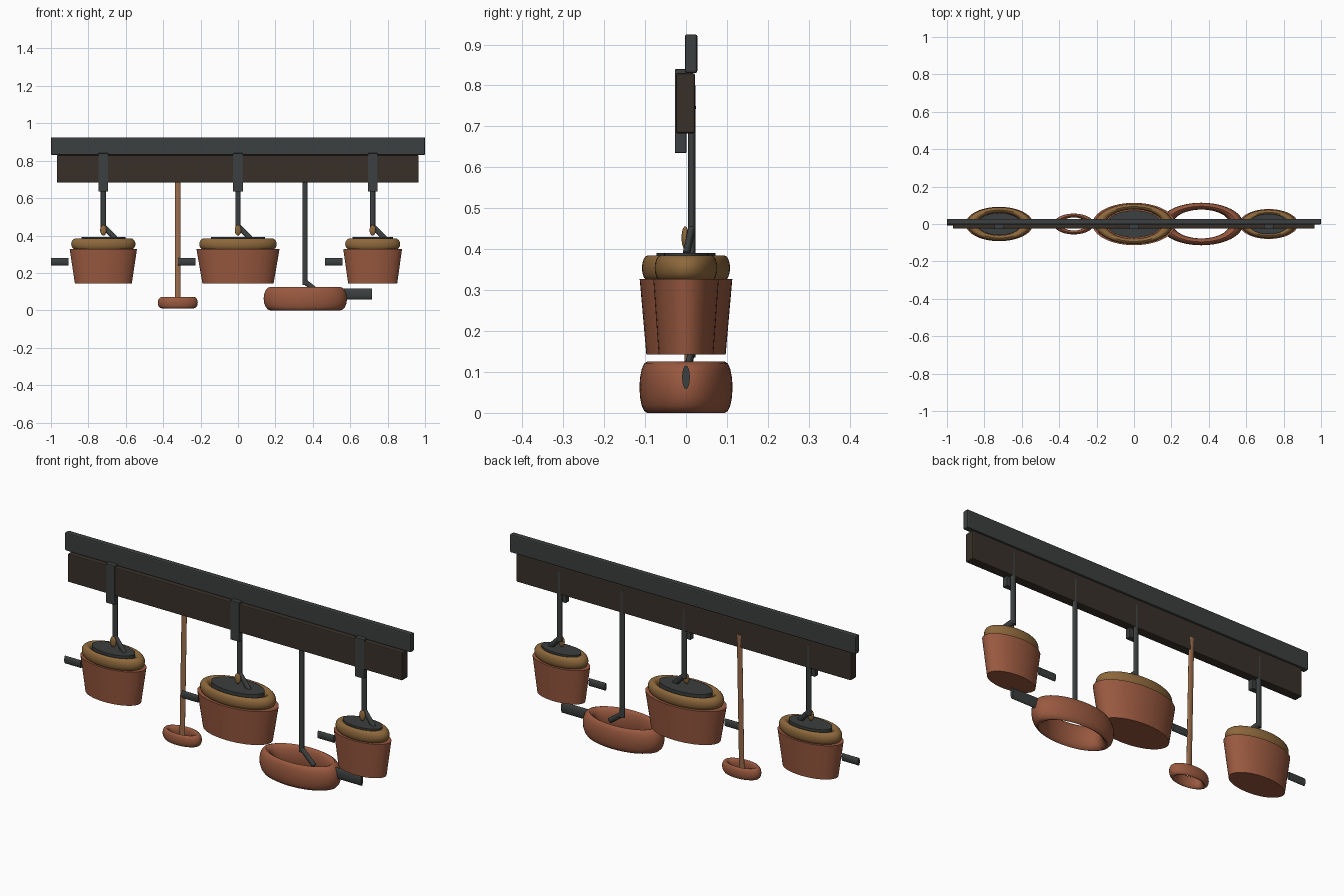
import bpy, math
from mathutils import Vector

if "Cube" in bpy.data.objects:
    bpy.data.objects.remove(bpy.data.objects["Cube"])


def mat(name, c):
    m = bpy.data.materials.new(name)
    m.diffuse_color = (*c, 1)
    m.use_nodes = True
    m.node_tree.nodes["Principled BSDF"].inputs["Base Color"].default_value = m.diffuse_color
    return m


IRON = mat("iron", (0.045, 0.05, 0.05))
WOOD = mat("dark_wood", (0.04, 0.03, 0.022))
COPPER = mat("copper", (0.32, 0.10, 0.05))
BRASS = mat("brass", (0.27, 0.14, 0.045))
PALE = mat("pale_wood", (0.32, 0.15, 0.07))


def finish(name, m, scale=(1, 1, 1), smooth=True):
    o = bpy.context.object
    o.name = name
    o.scale = scale
    o.data.materials.append(m)
    bpy.ops.object.transform_apply(location=False, rotation=False, scale=True)
    if smooth:
        bpy.ops.object.shade_smooth_by_angle(angle=math.radians(40))
    return o


def box(name, lo, hi, m, bevel=0.004):
    lo, hi = Vector(lo), Vector(hi)
    bpy.ops.mesh.primitive_cube_add(size=1, location=(lo + hi) / 2)
    o = finish(name, m, hi - lo, False)
    b = o.modifiers.new("bevel", 'BEVEL')
    b.width = bevel
    b.segments = 2


def cone(name, loc, r_bottom, r_top, height, squash, m):
    bpy.ops.mesh.primitive_cone_add(vertices=48, radius1=r_bottom, radius2=r_top,
                                    depth=height, location=loc)
    finish(name, m, (1, squash, 1))


def ring(name, loc, outer, tube, height, squash, m):
    bpy.ops.mesh.primitive_torus_add(major_segments=48, minor_segments=16, location=loc,
                                     major_radius=outer - tube, minor_radius=tube)
    finish(name, m, (1, squash, height / (2 * tube)))


def rod(name, a, b, rx, ry, m):
    # elliptical bar between two points
    a, b = Vector(a), Vector(b)
    bpy.ops.mesh.primitive_cylinder_add(vertices=16, radius=1, depth=1, location=(a + b) / 2)
    o = finish(name, m, (rx, ry, (b - a).length))
    d = (b - a).normalized()
    side = Vector((0, 1, 0))
    side = (side - d * side.dot(d)).normalized()
    x = side.cross(d)
    o.rotation_mode = 'QUATERNION'
    from mathutils import Matrix
    o.rotation_quaternion = Matrix((x, side, d)).transposed().to_quaternion()


# wall rail and backing board
box("top_rail", (-1, -0.003, 0.83), (1, 0.028, 0.925), IRON, 0.006)
box("backing_board", (-0.968, -0.025, 0.683), (0.966, 0.022, 0.83), WOOD, 0.005)

# three hanging pots: centre x, top half width, bottom half width, rim, lid
pots = [("left", -0.72, 0.18, 0.152, 0.172, 0.118),
        ("centre", 0.0, 0.222, 0.19, 0.207, 0.145),
        ("right", 0.72, 0.157, 0.131, 0.147, 0.108)]
for n, x, top, bottom, rim, lid in pots:
    box(n + "_hook_plate", (x - 0.026, -0.027, 0.635), (x + 0.026, 0.001, 0.84), IRON, 0.002)
    rod(n + "_hanger", (x, 0.014, 0.435), (x, 0.014, 0.80), 0.014, 0.009, IRON)
    rod(n + "_hanger_foot", (x, 0.014, 0.45), (x + 0.065, 0, 0.385), 0.014, 0.009, IRON)
    cone(n + "_pot", (x, 0, 0.235), bottom, top, 0.185, 0.51, COPPER)
    ring(n + "_pot_rim", (x, 0, 0.354), rim, 0.028, 0.062, 0.52, BRASS)
    cone(n + "_lid", (x, 0, 0.377), lid, lid, 0.028, 0.5, IRON)
    h = x - top - 0.052
    rod(n + "_pot_handle", (h - 0.047, 0, 0.26), (h + 0.047, 0, 0.26), 0.02, 0.008, IRON)
    bpy.ops.mesh.primitive_uv_sphere_add(segments=20, ring_count=12, location=(x, -0.002, 0.428))
    finish(n + "_lid_knob", BRASS, (0.017, 0.009, 0.028))

# ladle
ring("ladle_bowl", (-0.322, 0, 0.041), 0.107, 0.02, 0.06, 0.52, COPPER)
rod("ladle_handle", (-0.322, 0, 0.045), (-0.322, 0.018, 0.75), 0.015, 0.006, PALE)

# open pan
ring("pan_ring", (0.36, 0, 0.0625), 0.223, 0.036, 0.125, 0.51, COPPER)
rod("pan_hanger", (0.358, 0.014, 0.135), (0.358, 0.014, 0.80), 0.014, 0.009, IRON)
rod("pan_hanger_foot", (0.358, 0.014, 0.152), (0.44, 0, 0.09), 0.014, 0.009, IRON)
rod("pan_handle", (0.53, 0, 0.087), (0.716, 0, 0.087), 0.029, 0.0095, IRON)
